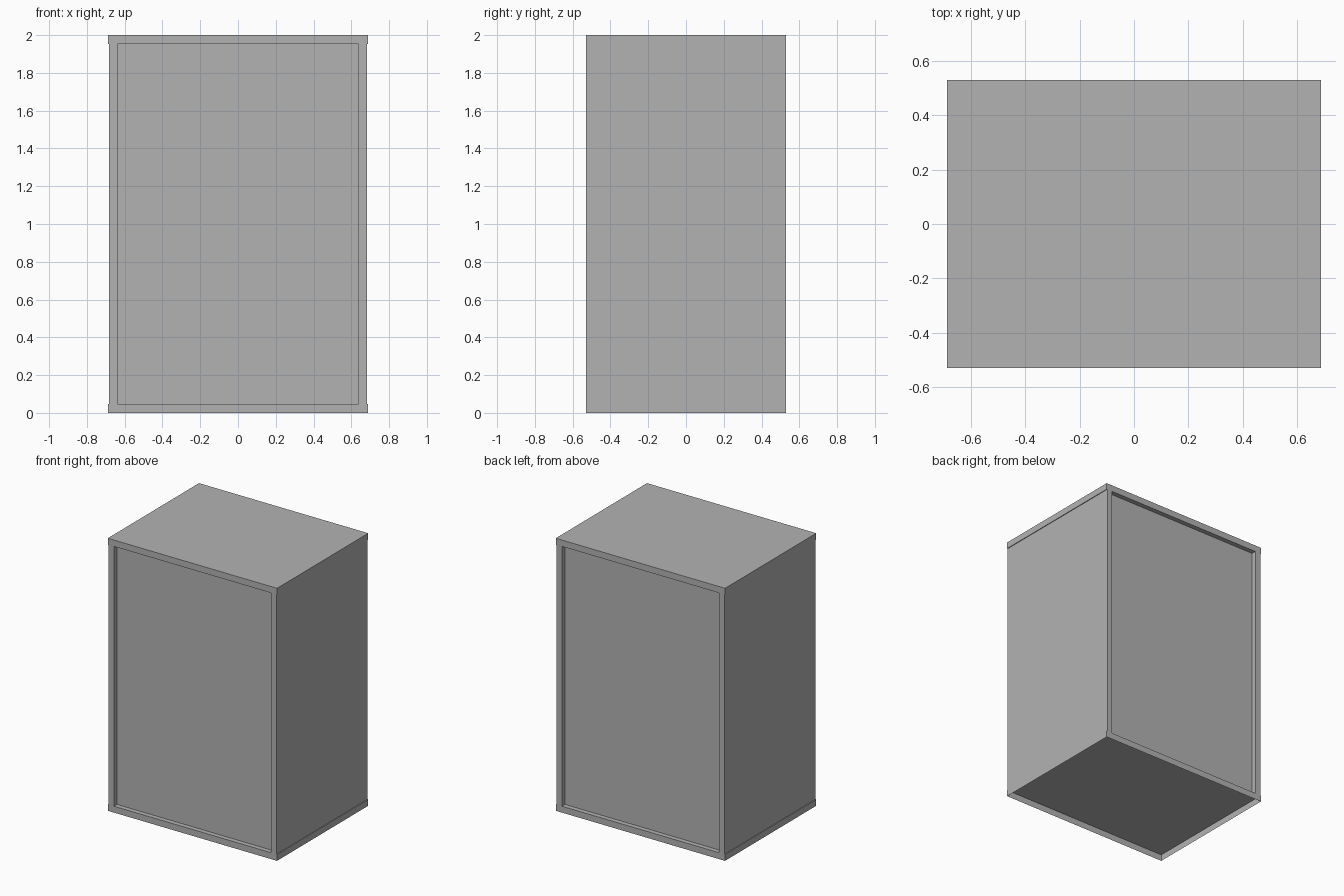
import bpy
import bmesh

HALF_W, HALF_D, HEIGHT = 0.687, 0.529, 2.0
SLAB = 0.047          # thickness of top and bottom
INSET = 0.005         # sides sit slightly inside the slabs
STILE = 0.638         # inner face of the side panels
RECESS = 0.035        # depth of front and back panels
PANEL = 0.03

old = bpy.data.objects.get("Cube")
if old:
    bpy.data.objects.remove(old, do_unlink=True)

grey = bpy.data.materials.new("plain grey")
grey.use_nodes = True
color = (0.45, 0.45, 0.45, 1)
grey.diffuse_color = color
grey.node_tree.nodes["Principled BSDF"].inputs["Base Color"].default_value = color


def box(name, low, high, open_bottom=False):
    bm = bmesh.new()
    bmesh.ops.create_cube(bm, size=1)
    for v in bm.verts:
        v.co = [high[i] if v.co[i] > 0 else low[i] for i in range(3)]
    bm.normal_update()
    if open_bottom:
        under = [f for f in bm.faces if f.normal.z < -0.5]
        bmesh.ops.delete(bm, geom=under, context='FACES_ONLY')
    mesh = bpy.data.meshes.new(name)
    bm.to_mesh(mesh)
    bm.free()
    mesh.materials.append(grey)
    obj = bpy.data.objects.new(name, mesh)
    bpy.context.collection.objects.link(obj)
    return obj


# Top slab, and a base that is hollow underneath
box("top_slab", (-HALF_W, -HALF_D, HEIGHT - SLAB), (HALF_W, HALF_D, HEIGHT))
box("base_slab", (-HALF_W, -HALF_D, 0), (HALF_W, HALF_D, SLAB), open_bottom=True)

# Side panels
low_z, high_z = SLAB, HEIGHT - SLAB
for name, s in (("left_side", 1), ("right_side", -1)):
    x = sorted((s * STILE, s * (HALF_W - INSET)))
    box(name, (x[0], -HALF_D, low_z), (x[1], HALF_D, high_z))

# Recessed front and back panels
for name, s in (("front_panel", -1), ("back_panel", 1)):
    y = sorted((s * (HALF_D - RECESS), s * (HALF_D - RECESS - PANEL)))
    box(name, (-STILE, y[0], low_z), (STILE, y[1], high_z))
